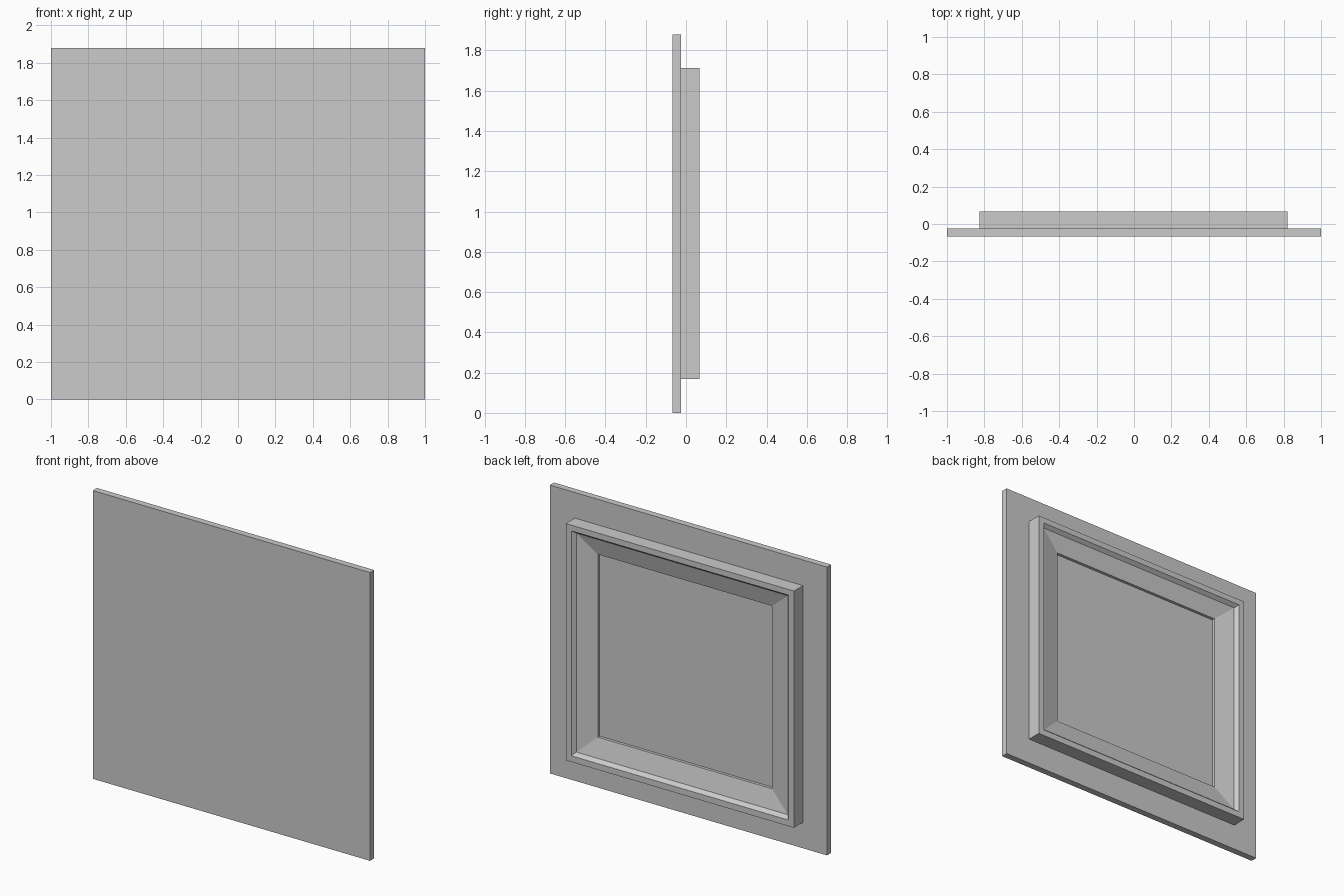
import bpy, bmesh

if "Cube" in bpy.data.objects:
    bpy.data.objects.remove(bpy.data.objects["Cube"])


def stepped_rects(name, rings, cap_start=True):
    """Loft rectangles (x0, x1, z0, z1, y) in order and cap the ends."""
    bm = bmesh.new()
    loops = []
    for x0, x1, z0, z1, y in rings:
        loops.append([bm.verts.new((x, y, z)) for x, z in
                      ((x0, z0), (x1, z0), (x1, z1), (x0, z1))])
    for a, b in zip(loops, loops[1:]):
        for i in range(4):
            j = (i + 1) % 4
            bm.faces.new((a[i], a[j], b[j], b[i]))
    if cap_start:
        bm.faces.new(loops[0])
    bm.faces.new(loops[-1])
    bmesh.ops.recalc_face_normals(bm, faces=bm.faces)
    mesh = bpy.data.meshes.new(name)
    bm.to_mesh(mesh)
    bm.free()
    obj = bpy.data.objects.new(name, mesh)
    bpy.context.collection.objects.link(obj)
    return obj


FRONT, BACK, RIM = -0.068, -0.025, 0.068

# Flat front plate
stepped_rects("front_plate", [(-1, 1, 0, 1.88, FRONT), (-1, 1, 0, 1.88, BACK)])

# Raised rear frame: outer wall, lip, steep chamfer, shallow bevel, recessed panel
X0, X1, Z0, Z1 = -0.826, 0.82, 0.169, 1.713
profile = [(0, BACK), (0, RIM), (0.04, RIM), (0.06, 0.044),
           (0.194, 0.015), (0.194, -0.004)]
rings = []
for inset, y in profile:
    zi = inset * (0.94 if inset > 0.1 else 1)
    rings.append((X0 + inset, X1 - inset, Z0 + zi, Z1 - zi * 0.93, y))
stepped_rects("rear_frame", rings)
